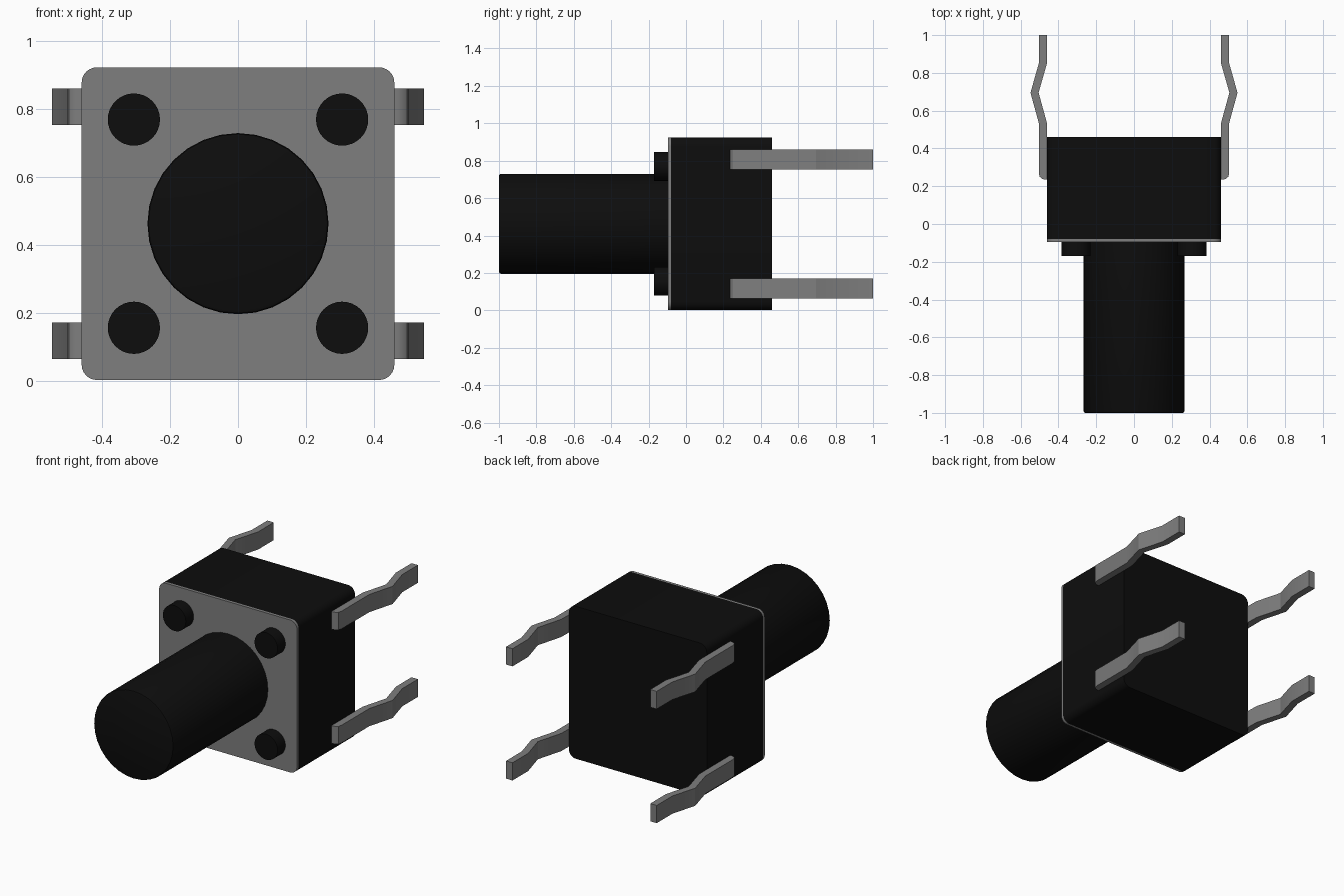
import bpy, bmesh, math
from mathutils import Vector

cube = bpy.data.objects.get("Cube")
if cube:
    bpy.data.objects.remove(cube, do_unlink=True)


def material(name, value, roughness):
    m = bpy.data.materials.new(name)
    m.use_nodes = True
    color = (value, value, value, 1)
    m.diffuse_color = color
    bsdf = m.node_tree.nodes["Principled BSDF"]
    bsdf.inputs["Base Color"].default_value = color
    bsdf.inputs["Roughness"].default_value = roughness
    return m


BLACK = material("black plastic", 0.004, 0.6)
GREY = material("grey metal", 0.21, 0.5)
CZ = 0.4625   # height of the switch axis


def prism(name, points, offset, mat):
    """Extrude a closed outline of 3D points along an offset vector."""
    bm = bmesh.new()
    face = bm.faces.new([bm.verts.new(p) for p in points])
    ext = bmesh.ops.extrude_face_region(bm, geom=[face])
    moved = [g for g in ext["geom"] if isinstance(g, bmesh.types.BMVert)]
    bmesh.ops.translate(bm, verts=moved, vec=Vector(offset))
    bmesh.ops.recalc_face_normals(bm, faces=bm.faces[:])
    mesh = bpy.data.meshes.new(name)
    bm.to_mesh(mesh)
    bm.free()
    mesh.materials.append(mat)
    ob = bpy.data.objects.new(name, mesh)
    bpy.context.collection.objects.link(ob)
    return ob


def smooth(ob):
    bpy.ops.object.select_all(action='DESELECT')
    ob.select_set(True)
    bpy.context.view_layer.objects.active = ob
    bpy.ops.object.shade_smooth_by_angle(angle=math.radians(30))


def rounded_square(half, radius, y, steps=6):
    pts = []
    for q, (sx, sz) in enumerate([(1, 1), (-1, 1), (-1, -1), (1, -1)]):
        for i in range(steps + 1):
            a = math.pi / 2 * (q + i / steps)
            pts.append((sx * (half - radius) + radius * math.cos(a), y,
                        CZ + sz * (half - radius) + radius * math.sin(a)))
    return pts


def cylinder(name, x, z, radius, y0, y1, sides):
    pts = [(x + radius * math.cos(2 * math.pi * i / sides), y0,
            z + radius * math.sin(2 * math.pi * i / sides)) for i in range(sides)]
    return prism(name, pts, (0, y1 - y0, 0), BLACK)


# Housing with a thin metal cover on its front
smooth(prism("housing", rounded_square(0.461, 0.045, -0.079), (0, 0.539, 0), BLACK))
smooth(prism("cover_plate", rounded_square(0.461, 0.045, -0.095), (0, 0.016, 0), GREY))

# Long push button with a softened front rim
button = cylinder("push_button", 0, CZ, 0.267, -1.0, -0.09, 32)
bm = bmesh.new()
bm.from_mesh(button.data)
rim = [e for e in bm.edges if all(v.co.y < -0.99 for v in e.verts)]
bmesh.ops.bevel(bm, geom=rim, offset=0.01, segments=2, profile=0.5, affect='EDGES')
bm.to_mesh(button.data)
bm.free()
smooth(button)

# Four corner pegs and four kinked legs
leg = [(0.455, 0.235), (0.47, 0.235), (0.487, 0.239), (0.499, 0.25), (0.504, 0.27),
       (0.504, 0.535), (0.548, 0.695), (0.504, 0.85), (0.504, 1.0),
       (0.461, 1.0), (0.461, 0.85), (0.505, 0.695), (0.461, 0.535)]
for sx, side in ((1, "left"), (-1, "right")):
    for sz, level in ((1, "upper"), (-1, "lower")):
        tag = f"{level}_{side}"
        smooth(cylinder("peg_" + tag, sx * 0.307, CZ + sz * 0.307, 0.077, -0.17, -0.09, 32))
        z0 = CZ + sz * 0.345 - 0.0535
        smooth(prism("leg_" + tag, [(sx * x, y, z0) for x, y in leg], (0, 0, 0.107), GREY))
